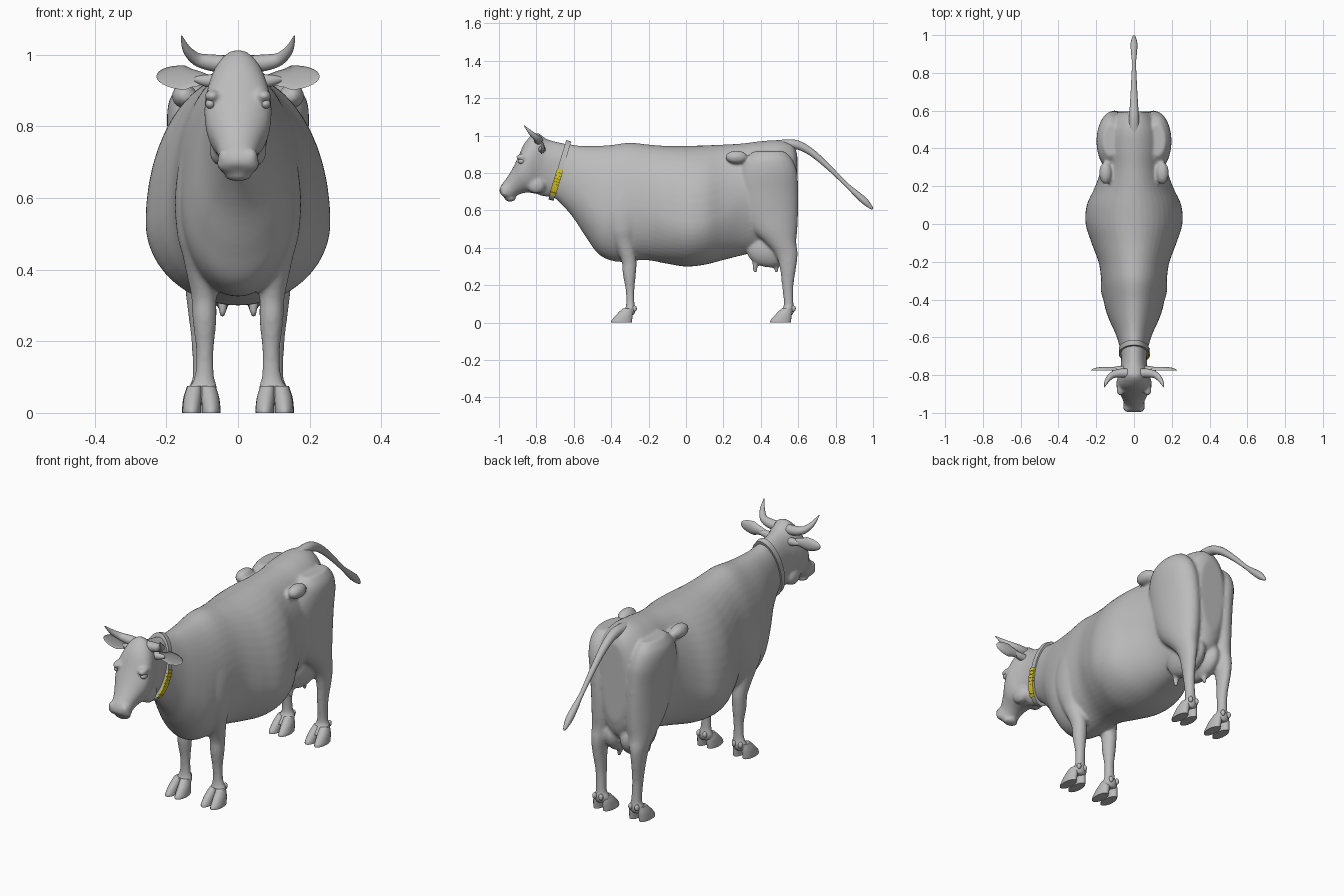
import bpy, bmesh, math
from mathutils import Vector, Matrix

if "Cube" in bpy.data.objects:
    bpy.data.objects.remove(bpy.data.objects["Cube"])


def material(name, rgb):
    m = bpy.data.materials.new(name)
    m.diffuse_color = (*rgb, 1)
    m.use_nodes = True
    m.node_tree.nodes["Principled BSDF"].inputs["Base Color"].default_value = m.diffuse_color
    return m


GREY = material("grey hide", (0.5, 0.5, 0.5))
YELLOW = material("yellow tag", (0.75, 0.62, 0.02))


def resample(rows, k):
    """Catmull-Rom interpolation of rows of numbers."""
    out, n = [], len(rows)
    for i in range(n - 1):
        a, b, c, d = rows[max(i - 1, 0)], rows[i], rows[i + 1], rows[min(i + 2, n - 1)]
        for j in range(k):
            t = j / k
            out.append([0.5 * (2 * q + (r - p) * t + (2 * p - 5 * q + 4 * r - s) * t * t
                               + (3 * q - p - 3 * r + s) * t ** 3) for p, q, r, s in zip(a, b, c, d)])
    return out + [list(rows[-1])]


def skin(bm, rings):
    loops = [[bm.verts.new(p) for p in ring] for ring in rings]
    n = len(loops[0])
    for A, B in zip(loops, loops[1:]):
        for i in range(n):
            bm.faces.new((A[i], A[(i + 1) % n], B[(i + 1) % n], B[i]))
    bm.faces.new(loops[0])
    bm.faces.new(loops[-1])


def oval(sec, n=32):
    """Oval through two points of the side plane: ya, za, yb, zb, half width, centre x, widest place."""
    ya, za, yb, zb, w, cx, t = sec
    pts = []
    for i in range(n):
        a = math.tau * i / n
        c = math.cos(a)
        f = t - c * (t if c > 0 else 1 - t)
        pts.append(Vector((cx + w * math.sin(a), ya + (yb - ya) * f, za + (zb - za) * f)))
    return pts


def loft(bm, secs, k=5, n=32):
    skin(bm, [oval(s, n) for s in resample(secs, k)])


def tube(bm, pts, ref, k=6, n=16):
    rows = resample(pts, k)
    ps = [Vector(r[:3]) for r in rows]
    rings = []
    for i, r in enumerate(rows):
        t = (ps[min(i + 1, len(ps) - 1)] - ps[max(i - 1, 0)]).normalized()
        u = t.cross(Vector(ref)).normalized()
        v = t.cross(u)
        rings.append([ps[i] + r[3] * (u * math.cos(math.tau * j / n) + v * math.sin(math.tau * j / n))
                      for j in range(n)])
    skin(bm, rings)


def ball(bm, c, r, rot=Matrix()):
    m = Matrix.Translation(c) @ rot @ Matrix.Diagonal((*r, 1))
    return bmesh.ops.create_uvsphere(bm, u_segments=24, v_segments=14, radius=1, matrix=m)["verts"]


def finish(bm, name, mat, angle=60):
    bmesh.ops.recalc_face_normals(bm, faces=bm.faces)
    me = bpy.data.meshes.new(name)
    bm.to_mesh(me)
    bm.free()
    ob = bpy.data.objects.new(name, me)
    bpy.context.collection.objects.link(ob)
    me.materials.append(mat)
    bpy.ops.object.select_all(action='DESELECT')
    ob.select_set(True)
    bpy.context.view_layer.objects.active = ob
    bpy.ops.object.shade_smooth_by_angle(angle=math.radians(angle))
    return ob


# Body: trunk, head, legs and udder, blended by a voxel remesh
bm = bmesh.new()
trunk = [(-.70, .96, -.76, .69, .065, .5), (-.63, .955, -.70, .665, .072, .5), (-.56, .945, -.61, .57, .095, .55),
         (-.48, .945, -.53, .45, .13, .6), (-.40, .95, -.46, .36, .155, .6), (-.30, .962, -.36, .325, .17, .55),
         (-.20, .952, -.22, .335, .185, .55), (-.10, .945, -.10, .315, .225, .62), (0, .945, 0, .30, .256, .64),
         (.10, .948, .10, .31, .25, .64), (.20, .952, .20, .335, .205, .6), (.30, .958, .30, .36, .172, .5),
         (.40, .97, .40, .38, .16, .4), (.50, .975, .50, .38, .14, .35), (.57, .95, .57, .42, .11, .4),
         (.595, .90, .595, .5, .07, .4)]
loft(bm, [(a, b, c, d, w, 0, t) for a, b, c, d, w, t in trunk], n=48)
head = [(-.64, .955, -.70, .67, .068), (-.74, .98, -.76, .675, .07), (-.80, 1.015, -.79, .685, .082),
        (-.86, .965, -.82, .692, .094), (-.90, .88, -.85, .695, .088), (-.93, .82, -.88, .69, .07),
        (-.965, .765, -.91, .675, .055), (-.988, .735, -.93, .662, .058), (-.998, .705, -.95, .662, .056),
        (-.992, .69, -.97, .668, .035)]
loft(bm, [(*h, 0, .42) for h in head])
ball(bm, (0, -.94, .663), (.04, .03, .016))
# leg rows: z, front y, back y, inner x, outer x
fore = [(.86, -.37, -.24, .05, .11), (.72, -.43, -.20, .06, .16), (.60, -.45, -.20, .05, .176),
        (.50, -.42, -.25, .05, .17), (.44, -.395, -.27, .05, .155), (.38, -.365, -.27, .055, .142),
        (.32, -.343, -.264, .06, .13), (.26, -.338, -.268, .06, .127), (.17, -.322, -.276, .068, .117),
        (.10, -.32, -.275, .066, .122), (.07, -.328, -.268, .057, .137), (.04, -.35, -.278, .062, .138)]
hind = [(.915, .36, .53, .08, .165), (.87, .31, .57, .05, .193), (.80, .28, .595, .03, .198),
        (.70, .27, .60, .02, .187), (.60, .29, .60, .02, .178), (.50, .345, .595, .03, .17),
        (.43, .42, .59, .05, .16), (.37, .475, .597, .07, .15), (.30, .50, .59, .08, .142),
        (.20, .513, .575, .08, .13), (.10, .523, .575, .075, .127), (.07, .51, .58, .06, .14),
        (.04, .485, .57, .065, .14)]
for s in (-1, 1):
    for leg in (fore, hind):
        loft(bm, [(yf, z, yb, z, (xo - xi) / 2, s * (xi + xo) / 2, .5) for z, yf, yb, xi, xo in leg])
    ball(bm, (s * .15, .27, .885), (.035, .06, .035))       # hip bone
    ball(bm, (s * .072, -.875, .885), (.022, .035, .018))   # brow
    ball(bm, (s * .036, -.975, .715), (.02, .022, .024))    # nostril rim
    ball(bm, (s * .05, -.80, .735), (.03, .05, .045))       # cheek
    ball(bm, (s * .045, .45, .40), (.06, .13, .105))        # udder half
    for y in (.37, .483):
        tube(bm, [(s * .043, y, .34, .018), (s * .043, y, .29, .013), (s * .043, y, .265, .008)], (1, 0, 0))
body = finish(bm, "body", GREY, 180)
mod = body.modifiers.new("blend", 'REMESH')
mod.mode, mod.voxel_size, mod.use_smooth_shade = 'VOXEL', .008, True
mod = body.modifiers.new("soften", 'SMOOTH')
mod.factor, mod.iterations = .5, 6

# Cloven hooves with dew claws
bm = bmesh.new()
for s in (-1, 1):
    for x, y in ((.102, -.335), (.103, .515)):
        for d in (-1, 1):
            cx = s * x + d * .027
            loft(bm, [(y - .066, 0, y + .045, 0, .026, cx, .5), (y - .062, .014, y + .047, .014, .026, cx, .5),
                      (y - .035, .045, y + .05, .045, .025, cx - d * .003, .5),
                      (y - .005, .075, y + .05, .075, .02, cx - d * .008, .5)], n=20)
            ball(bm, (s * x + d * .018, y + .06, .075), (.011, .012, .016))
finish(bm, "hooves", GREY)

# Tail with tuft
bm = bmesh.new()
tube(bm, [(0, .48, .945, .03), (0, .58, .953, .025), (0, .66, .918, .02), (0, .75, .843, .015), (0, .85, .745, .011),
          (0, .91, .69, .016), (0, .955, .65, .018), (0, .99, .615, .009), (0, .998, .606, .002)], (1, 0, 0))
finish(bm, "tail", GREY)

# Horns, ears and eyes
horns, ears, eyes = bmesh.new(), bmesh.new(), bmesh.new()
for s in (-1, 1):
    tube(horns, [(s * .035, -.79, .975, .024), (s * .075, -.79, .978, .023), (s * .115, -.80, .988, .018),
                 (s * .143, -.83, 1.015, .012), (s * .158, -.865, 1.053, .002)], (0, 1, 0))
    for v in ball(ears, (0, 0, 0), (.08, .02, .034)):
        x, y, z = v.co
        v.co = (s * (.148 + x), -.77 + (y if y > 0 else -.25 * y) - .006, .936 + z * (.85 + 4 * x if x < 0 else 1) + .05 * x)
    tube(ears, [(s * .05, -.77, .925, .02), (s * .09, -.77, .928, .017), (s * .12, -.767, .932, .008)], (0, 1, 0))
    ball(eyes, (s * .077, -.879, .863), (.014, .02, .014))
finish(horns, "horns", GREY)
finish(ears, "ears", GREY)
finish(eyes, "eyes", GREY)

# Collar, tilted with the neck
top, low = Vector((0, -.627, .972)), Vector((0, -.722, .655))
across = Vector((1, 0, 0)).cross(low - top).normalized()
bm = bmesh.new()
rings = []
for off in (-.014, .014):
    a, b = top + across * off, low + across * off
    rings.append((a.y, a.z, b.y, b.z, .08, 0, .5))
skin(bm, [oval(r, 64) for r in rings])
finish(bm, "collar", GREY, 40)

# Yellow plates on the right side of the collar
bm = bmesh.new()
centre = oval((top.y, top.z, low.y, low.z, .081, 0, .5), 360)
for i in range(9):
    a = 91 + i * 6
    if a > 130:
        a = 130 + (a - 130) * 1.25
    a = int(a)
    t = (centre[a + 2] - centre[a - 2]).normalized()
    o = t.cross(across).normalized()
    m = Matrix((t, across, o)).transposed().to_4x4()
    bmesh.ops.create_cube(bm, size=1, matrix=Matrix.Translation(centre[a]) @ m @ Matrix.Diagonal((.0155, .034, .008, 1)))
finish(bm, "collar_tag", YELLOW, 30)
